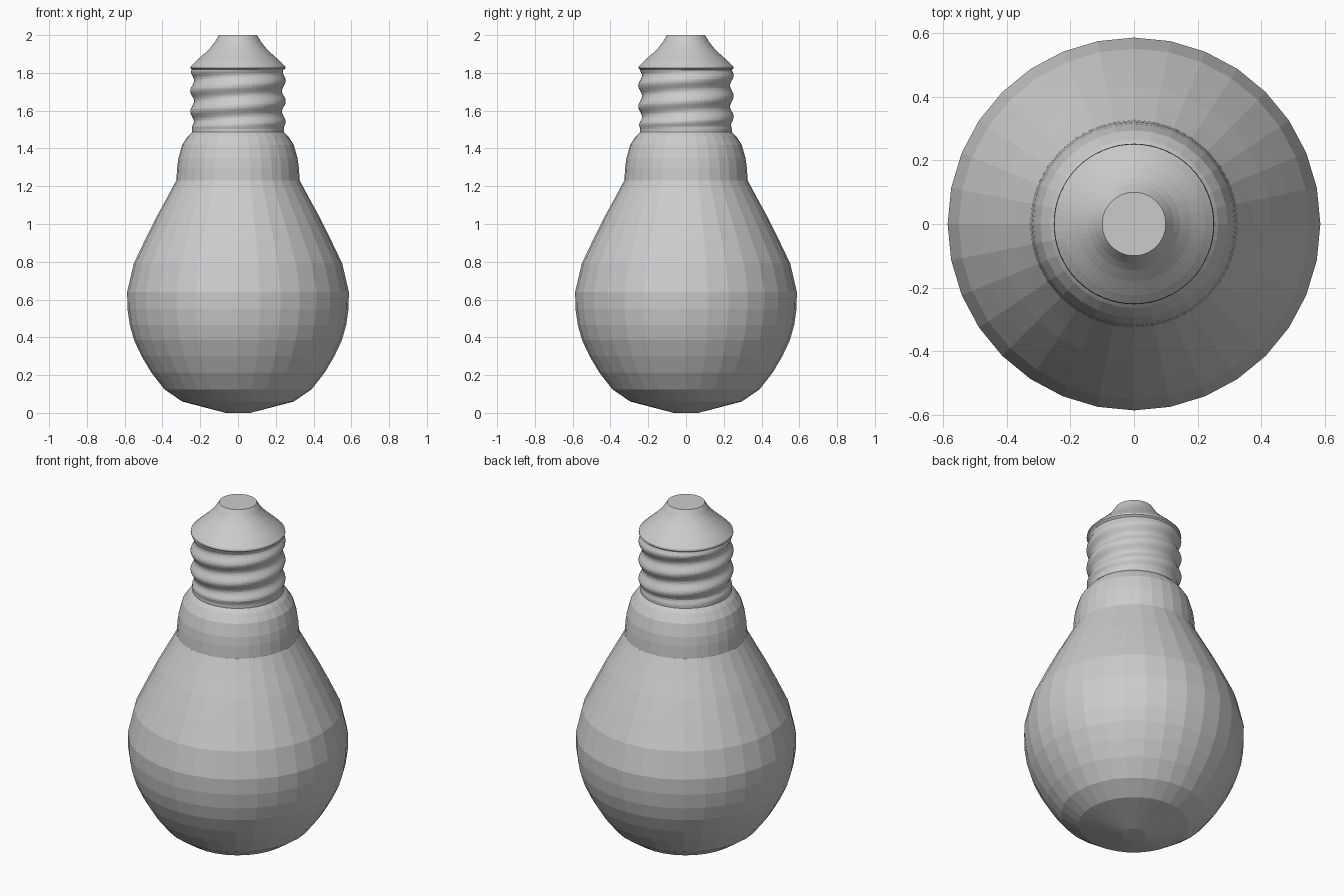
import bpy, bmesh
from math import pi, sin, cos

if "Cube" in bpy.data.objects:
    bpy.data.objects.remove(bpy.data.objects["Cube"])


def lathe(name, rings, segs, radius=lambda r, z, a: r):
    """Spin (r, z) rings around z, with capped ends."""
    bm = bmesh.new()
    loops = []
    for r, z in rings:
        loops.append([])
        for i in range(segs):
            a = 2 * pi * i / segs
            q = radius(r, z, a)
            loops[-1].append(bm.verts.new((q * cos(a), q * sin(a), z)))
    for lo, hi in zip(loops, loops[1:]):
        for i in range(segs):
            j = (i + 1) % segs
            bm.faces.new((lo[i], lo[j], hi[j], hi[i]))
    bm.faces.new(loops[0][::-1])
    bm.faces.new(loops[-1])
    mesh = bpy.data.meshes.new(name)
    bm.to_mesh(mesh)
    bm.free()
    ob = bpy.data.objects.new(name, mesh)
    bpy.context.collection.objects.link(ob)
    return ob


# Glass envelope, hanging down
lathe("glass_bulb", [
    (.065, 0), (.295, .06), (.39, .125), (.46, .215), (.51, .30),
    (.55, .385), (.573, .465), (.585, .55), (.587, .64), (.552, .79),
    (.49, .92), (.43, 1.04), (.375, 1.14), (.327, 1.23)], 32)

# Neck between glass and screw base
lathe("neck", [(.327, 1.225), (.322, 1.30), (.315, 1.35), (.295, 1.42),
               (.265, 1.465), (.24, 1.49)], 32)

# Screw base with helical thread
PITCH, Z0, Z1 = .11, 1.485, 1.825


def thread(r, z, a):
    fade = max(0, min(1, (z - Z0 - .02) / .03, (Z1 - z) / .03))
    return r + .01 * fade * cos(2 * pi * (z - 1.54) / PITCH - a)


N = 36
lathe("screw_base", [(.243, Z0 + (Z1 - Z0) * i / N) for i in range(N + 1)],
      64, thread)

# Tapered contact cap
lathe("contact_cap", [(.24, 1.815), (.252, 1.825), (.25, 1.835), (.225, 1.86),
                      (.18, 1.90), (.145, 1.935), (.125, 1.96), (.10, 2.0)], 64)
